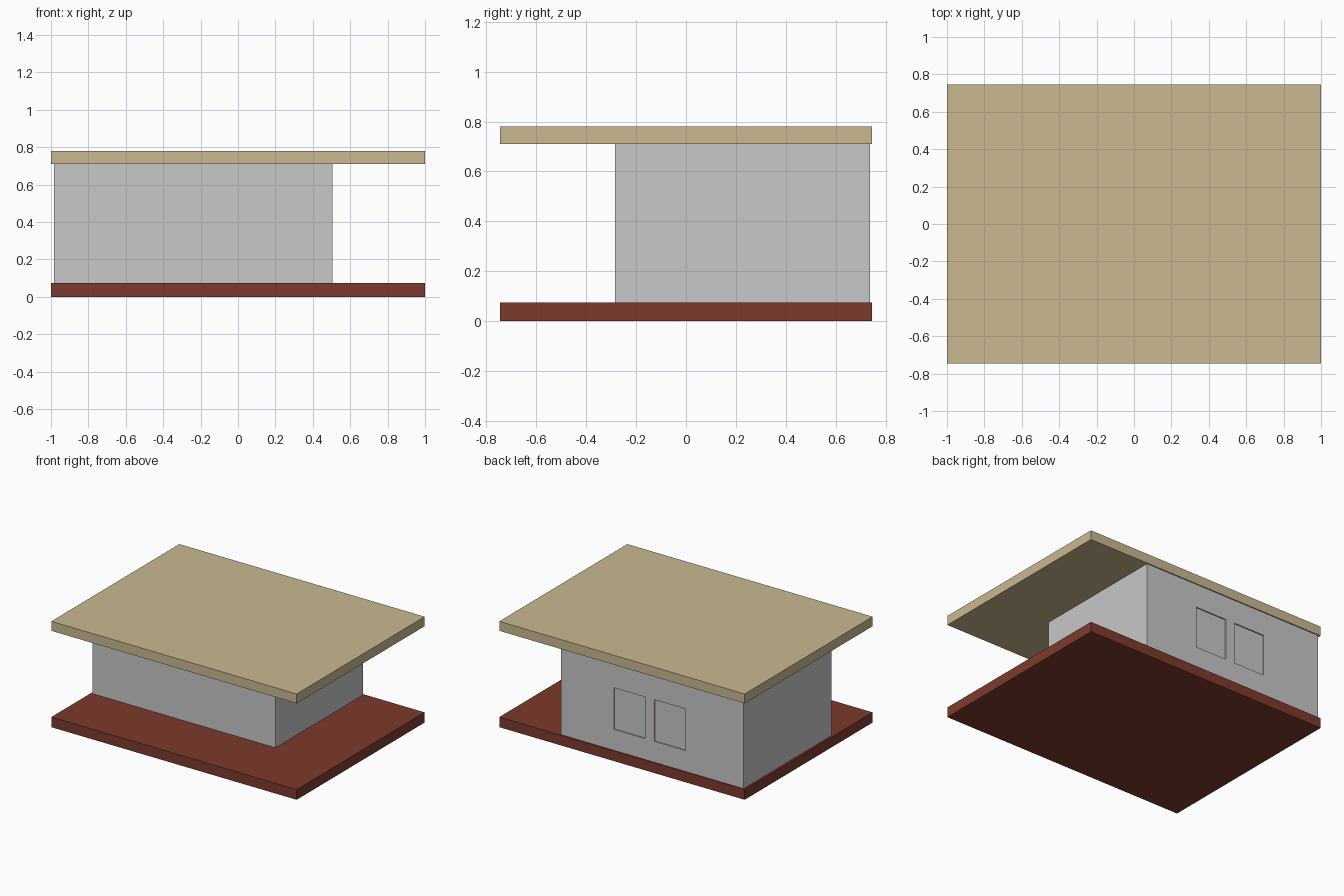
import bpy
import bmesh

cube = bpy.data.objects.get("Cube")
if cube:
    bpy.data.objects.remove(cube, do_unlink=True)


def make_material(name, rgb):
    mat = bpy.data.materials.new(name)
    color = (*rgb, 1)
    mat.diffuse_color = color
    mat.use_nodes = True
    mat.node_tree.nodes["Principled BSDF"].inputs["Base Color"].default_value = color
    return mat


BRICK = make_material("brick red", (0.205, 0.042, 0.026))
GREY = make_material("wall grey", (0.578, 0.578, 0.578))
TAN = make_material("roof tan", (0.597, 0.479, 0.283))


def make_box(name, low, high, *mats):
    """Box between two corners; returns the object."""
    mesh = bpy.data.meshes.new(name)
    bm = bmesh.new()
    bmesh.ops.create_cube(bm, size=1)
    for v in bm.verts:
        v.co = [(a + b) / 2 + c * (b - a) for a, b, c in zip(low, high, v.co)]
    bm.to_mesh(mesh)
    bm.free()
    for mat in mats:
        mesh.materials.append(mat)
    obj = bpy.data.objects.new(name, mesh)
    bpy.context.collection.objects.link(obj)
    return obj


# Floor slab, room and flat roof
make_box("floor_slab", (-1, -0.745, 0), (1, 0.745, 0.075), BRICK)
room = make_box("room_walls", (-0.985, -0.285, 0.075), (0.505, 0.737, 0.71), GREY, TAN)
make_box("flat_roof", (-1, -0.745, 0.71), (1, 0.745, 0.78), TAN)

# Two framed, slightly recessed windows in the back wall
windows = [(-0.515, -0.253), (-0.185, 0.077)]
sill, head = 0.225, 0.54

bm = bmesh.new()
bm.from_mesh(room.data)


def cut(point, normal):
    geom = bm.verts[:] + bm.edges[:] + bm.faces[:]
    bmesh.ops.bisect_plane(bm, geom=geom, plane_co=point, plane_no=normal)


for pair in windows:
    for x in pair:
        cut((x, 0, 0), (1, 0, 0))
for z in (sill, head):
    cut((0, 0, z), (0, 0, 1))

bm.normal_update()
for left, right in windows:
    for face in bm.faces[:]:
        c = face.calc_center_median()
        if face.normal.y > 0.9 and left < c.x < right and sill < c.z < head:
            frame = bmesh.ops.inset_region(bm, faces=[face], thickness=0.006)
            for f in frame["faces"]:
                f.material_index = 1
            bmesh.ops.inset_region(bm, faces=[face], thickness=0.0005, depth=-0.008)

bm.to_mesh(room.data)
bm.free()
